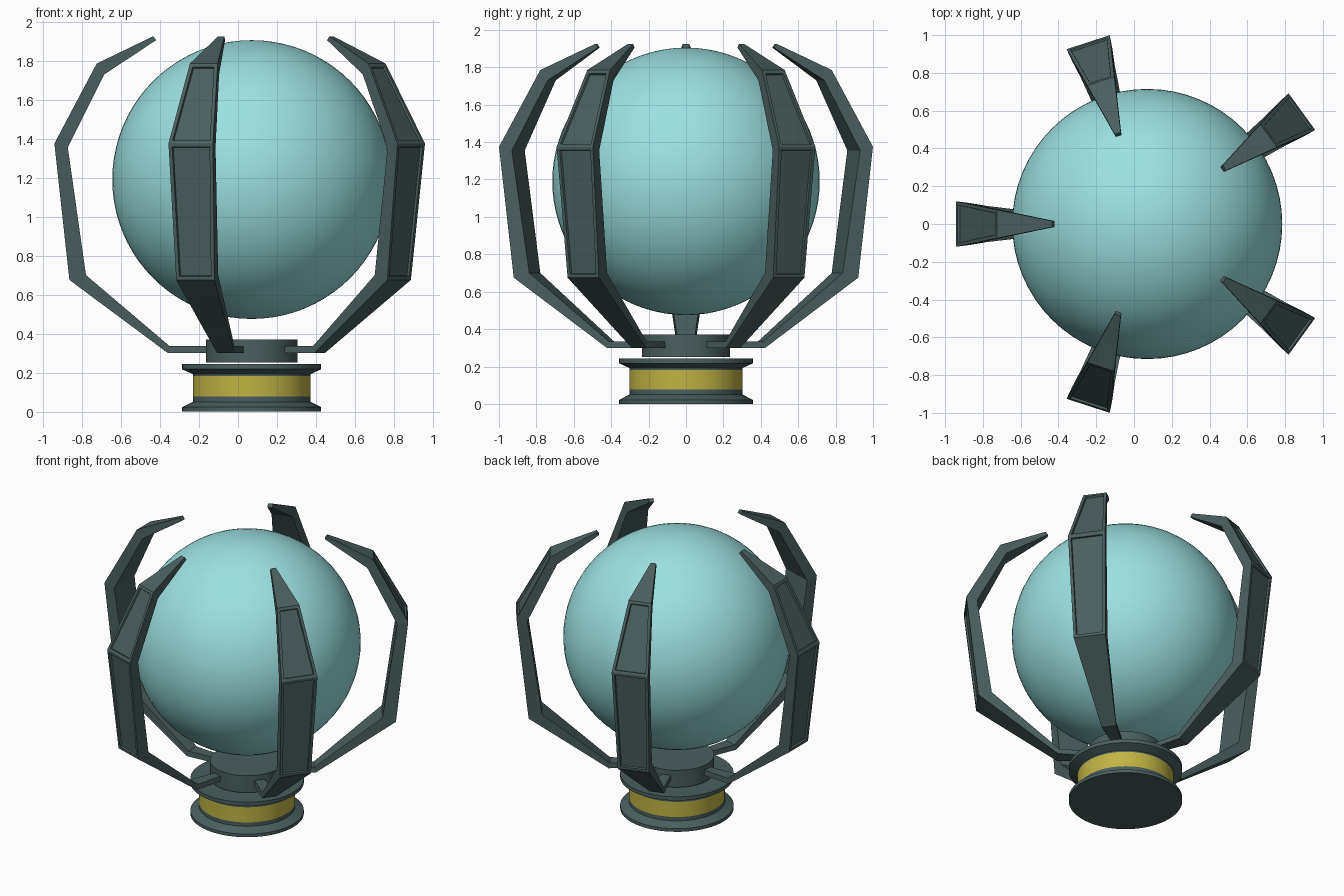
import bpy, bmesh, math
from mathutils import Matrix

if "Cube" in bpy.data.objects:
    bpy.data.objects.remove(bpy.data.objects["Cube"])

CX = 0.07  # axis of the stand and orb


def material(name, rgb):
    m = bpy.data.materials.new(name)
    m.diffuse_color = (*rgb, 1)
    m.use_nodes = True
    m.node_tree.nodes["Principled BSDF"].inputs["Base Color"].default_value = m.diffuse_color
    return m


DARK = material("dark slate metal", (0.07, 0.113, 0.113))
GOLD = material("olive gold", (0.52, 0.455, 0.058))
ORB = material("pale cyan", (0.33, 0.75, 0.745))


def make_object(name, bm, mats):
    mesh = bpy.data.meshes.new(name)
    bm.to_mesh(mesh)
    bm.free()
    for m in mats:
        mesh.materials.append(m)
    ob = bpy.data.objects.new(name, mesh)
    bpy.context.collection.objects.link(ob)
    return ob


def smooth(ob, angle=30):
    bpy.ops.object.select_all(action='DESELECT')
    ob.select_set(True)
    bpy.context.view_layer.objects.active = ob
    bpy.ops.object.shade_smooth_by_angle(angle=math.radians(angle))


def lathe(name, profile, gold_band=None, n=64):
    """Solid of revolution with flat caps; faces between gold_band heights use material 1."""
    bm = bmesh.new()
    rings = [[bm.verts.new((CX + r * math.cos(2 * math.pi * i / n),
                            r * math.sin(2 * math.pi * i / n), z)) for i in range(n)]
             for r, z in profile]
    for a, b in zip(rings, rings[1:]):
        for i in range(n):
            j = (i + 1) % n
            f = bm.faces.new((a[i], a[j], b[j], b[i]))
            z = f.calc_center_median().z
            if gold_band and gold_band[0] < z < gold_band[1]:
                f.material_index = 1
    bm.faces.new(rings[0][::-1])
    bm.faces.new(rings[-1])
    ob = make_object(name, bm, [DARK, GOLD])
    smooth(ob)


# Spool-shaped base with gold band
lathe("base_spool", [(0.357, 0), (0.357, 0.022), (0.302, 0.05), (0.302, 0.077),
                     (0.302, 0.182), (0.302, 0.192), (0.357, 0.217), (0.357, 0.243)],
      gold_band=(0.078, 0.181))

# Neck drum holding the claws
lathe("neck_drum", [(0.235, 0.252), (0.235, 0.37)])

# Orb
bm = bmesh.new()
bmesh.ops.create_uvsphere(bm, u_segments=64, v_segments=40, radius=0.715,
                          matrix=Matrix.Translation((CX, 0, 1.19)))
smooth(make_object("orb", bm, [ORB]), 60)

# Claw sections: outer radius, outer z, inner radius, inner z, half width
SECTIONS = [(0.20, 0.300, 0.20, 0.335, 0.030),
            (0.43, 0.300, 0.42, 0.335, 0.047),
            (0.935, 0.675, 0.85, 0.70, 0.103),
            (1.012, 1.375, 0.943, 1.355, 0.120),
            (0.795, 1.785, 0.755, 1.73, 0.075),
            (0.505, 1.925, 0.490, 1.905, 0.017)]


def claw(name, angle):
    bm = bmesh.new()
    rings = []
    for ro, zo, ri, zi, w in SECTIONS:
        rings.append([bm.verts.new(p) for p in
                      ((ro, -w, zo), (ro, w, zo), (ri, w * 0.93, zi), (ri, -w * 0.93, zi))])
    outer = []
    for a, b in zip(rings, rings[1:]):
        for i in range(4):
            j = (i + 1) % 4
            f = bm.faces.new((a[i], a[j], b[j], b[i]))
            if i == 0:
                outer.append(f)
    bm.faces.new(rings[0][::-1])
    bm.faces.new(rings[-1])
    bmesh.ops.recalc_face_normals(bm, faces=bm.faces)
    # Recessed panels on the two broad outer plates
    for f in (outer[2], outer[3]):
        bmesh.ops.inset_individual(bm, faces=[f], thickness=0.026, depth=0)
        bmesh.ops.inset_individual(bm, faces=[f], thickness=0.004, depth=-0.012)
    bm.transform(Matrix.Translation((CX, 0, 0)) @ Matrix.Rotation(angle, 4, 'Z'))
    make_object(name, bm, [DARK])


# Five claws around the orb
for k in range(5):
    claw(f"claw_{k + 1}", math.radians(36 + 72 * k))
